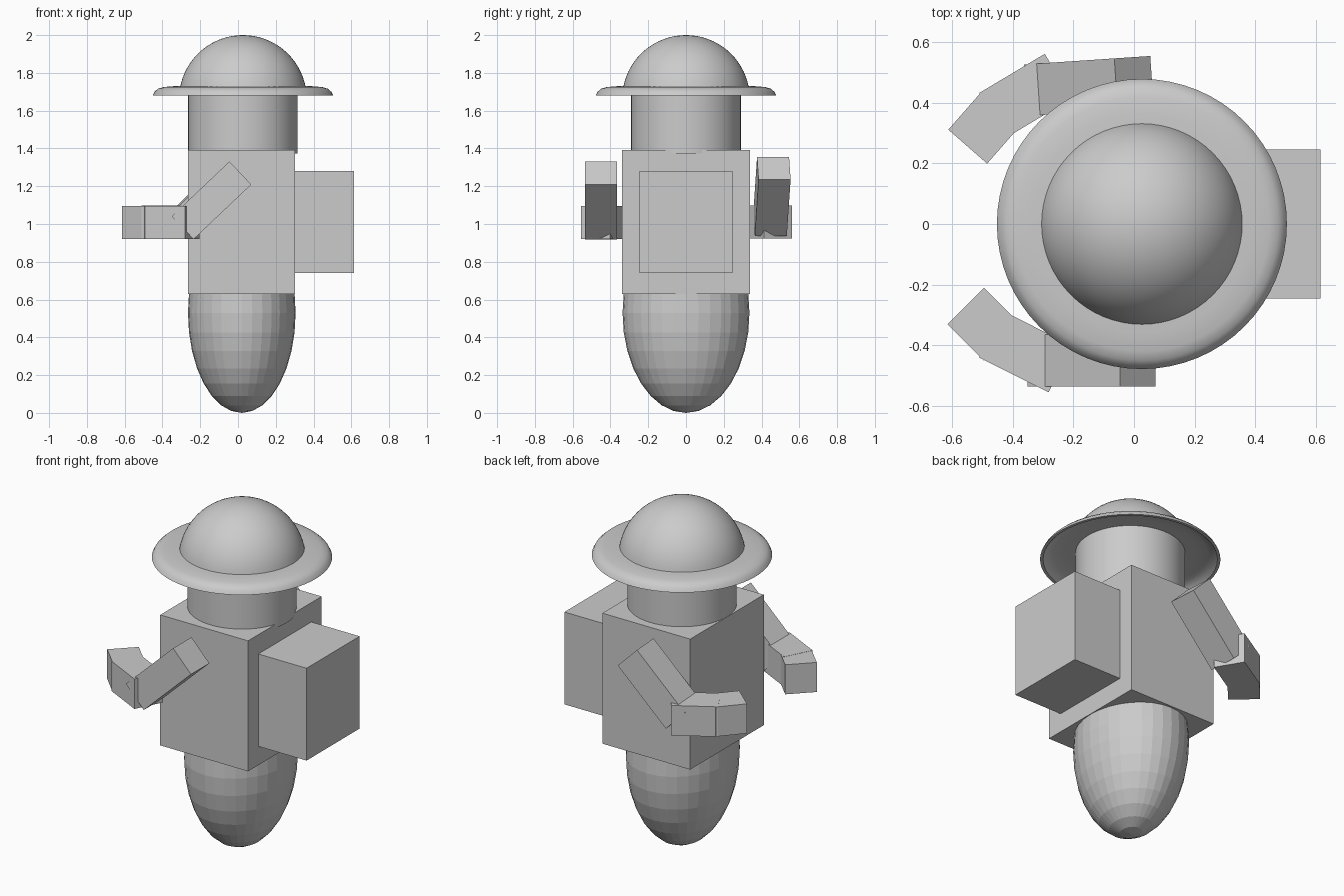
import bpy, bmesh, math
from mathutils import Vector, Matrix

if "Cube" in bpy.data.objects:
    bpy.data.objects.remove(bpy.data.objects["Cube"])


def finish(name, bm, smooth=False):
    bmesh.ops.recalc_face_normals(bm, faces=bm.faces)
    mesh = bpy.data.meshes.new(name)
    bm.to_mesh(mesh)
    bm.free()
    ob = bpy.data.objects.new(name, mesh)
    bpy.context.collection.objects.link(ob)
    if smooth:
        bpy.ops.object.select_all(action='DESELECT')
        ob.select_set(True)
        bpy.context.view_layer.objects.active = ob
        bpy.ops.object.shade_smooth_by_angle(angle=math.radians(40))
    return ob


def box(name, lo, hi):
    lo, hi = Vector(lo), Vector(hi)
    bm = bmesh.new()
    bmesh.ops.create_cube(bm, size=1, matrix=Matrix.Translation((lo + hi) / 2)
                          @ Matrix.Diagonal((*(hi - lo), 1)))
    return finish(name, bm)


def limb(name, start, end, width, height):
    """Box running from start to end, level across its width."""
    a, b = Vector(start), Vector(end)
    d = (b - a).normalized()
    side = d.cross(Vector((0, 0, 1))).normalized()
    rot = Matrix((d, side, d.cross(side))).transposed().to_4x4()
    bm = bmesh.new()
    bmesh.ops.create_cube(bm, size=1, matrix=Matrix.Translation((a + b) / 2) @ rot
                          @ Matrix.Diagonal(((b - a).length, width, height, 1)))
    return finish(name, bm)


def lathe(name, profile, cx, closed=False, steps=64):
    bm = bmesh.new()
    verts = [bm.verts.new((r, 0, z)) for r, z in profile]
    pairs = list(zip(verts, verts[1:])) + ([(verts[-1], verts[0])] if closed else [])
    edges = [bm.edges.new(p) for p in pairs]
    bmesh.ops.spin(bm, geom=verts + edges, cent=(0, 0, 0), axis=(0, 0, 1),
                   angle=math.tau, steps=steps)
    bmesh.ops.remove_doubles(bm, verts=bm.verts, dist=1e-5)
    bmesh.ops.translate(bm, verts=bm.verts, vec=(cx, 0, 0))
    return finish(name, bm, True)


# Torso and backpack
box("torso", (-0.265, -0.34, 0.63), (0.303, 0.34, 1.393))
box("backpack", (0.303, -0.245, 0.74), (0.615, 0.245, 1.28))

# Faceted egg-shaped lower body
bm = bmesh.new()
bmesh.ops.create_uvsphere(bm, u_segments=32, v_segments=16, radius=1,
                          matrix=Matrix.Translation((0.02, 0, 0.53))
                          @ Matrix.Diagonal((0.285, 0.336, 0.53, 1)))
finish("lower_body", bm)

# Head
CX = 0.026
lathe("head", [(0, 1.372), (0.29, 1.372), (0.29, 1.73), (0, 1.73)], CX)

# Hat: round crown and a thin brim curling down at the rim
R, ZC = 0.338, 1.662
t0 = math.asin((1.722 - ZC) / R)
arc = [t0 + (math.pi / 2 - t0) * i / 16 for i in range(17)]
lathe("hat_crown", [(R * math.cos(t) if i < 16 else 0, ZC + R * math.sin(t))
                    for i, t in enumerate(arc)], CX)
lathe("hat_brim", [(0.28, 1.732), (0.36, 1.73), (0.42, 1.725), (0.45, 1.716),
                   (0.468, 1.70), (0.478, 1.68), (0.462, 1.68), (0.445, 1.698),
                   (0.41, 1.71), (0.35, 1.717), (0.28, 1.72)], CX, closed=True)

# Bent arms, each made of upper arm, forearm and hand
arms = {
    "right": [(0.0125, -0.45, 1.27), (-0.293, -0.45, 0.98),
              (-0.243, -0.478, 1.008), (-0.472, -0.363, 1.008),
              (-0.435, -0.39, 1.008), (-0.555, -0.27, 1.008)],
    "left": [(0.0, 0.465, 1.295), (-0.297, 0.445, 0.997),
             (-0.25, 0.487, 1.01), (-0.466, 0.358, 1.01),
             (-0.436, 0.383, 1.01), (-0.548, 0.255, 1.01)],
}
for side, p in arms.items():
    limb(side + "_upper_arm", p[0], p[1], 0.17, 0.168)
    limb(side + "_forearm", p[2], p[3], 0.172, 0.175)
    limb(side + "_hand", p[4], p[5], 0.17, 0.173)
